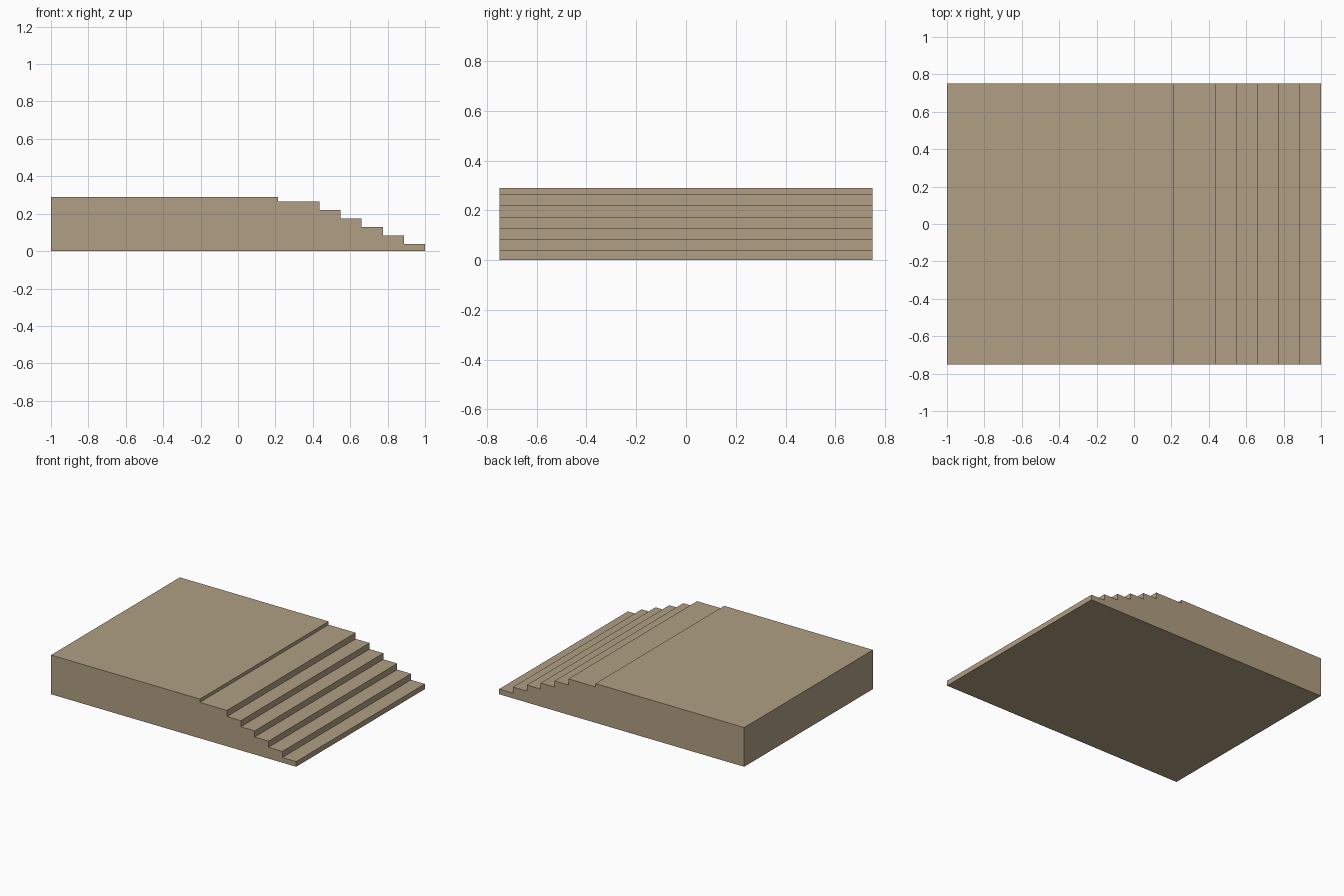
import bpy, bmesh

if "Cube" in bpy.data.objects:
    bpy.data.objects.remove(bpy.data.objects["Cube"])

HALF_DEPTH = 0.75
TOP = 0.289          # platform height
RISE = 0.0453        # height of one step
FIRST = 0.038        # height of the lowest step
TREAD = 0.113        # depth of one step

stone = bpy.data.materials.new("tan stone")
stone.diffuse_color = (0.434, 0.347, 0.227, 1.0)
stone.use_nodes = True
stone.node_tree.nodes["Principled BSDF"].inputs["Base Color"].default_value = stone.diffuse_color

# Side profile: base, six steps rising from the right, then the platform
profile = [(-1.0, 0.0), (1.0, 0.0)]
x = 1.0
for i in range(6):
    z = FIRST + i * RISE
    profile.append((x, z))
    x -= TREAD if i < 5 else 2 * TREAD - 0.005   # top landing is wider
    profile.append((x, z))
profile += [(x, TOP), (-1.0, TOP)]

# Extrude the profile across the depth
bm = bmesh.new()
face = bm.faces.new([bm.verts.new((px, -HALF_DEPTH, pz)) for px, pz in profile])
ext = bmesh.ops.extrude_face_region(bm, geom=[face])
verts = [g for g in ext["geom"] if isinstance(g, bmesh.types.BMVert)]
bmesh.ops.translate(bm, verts=verts, vec=(0, 2 * HALF_DEPTH, 0))
bmesh.ops.recalc_face_normals(bm, faces=bm.faces)

mesh = bpy.data.meshes.new("stepped_platform")
bm.to_mesh(mesh)
bm.free()
mesh.materials.append(stone)
platform = bpy.data.objects.new("stepped_platform", mesh)
bpy.context.collection.objects.link(platform)
